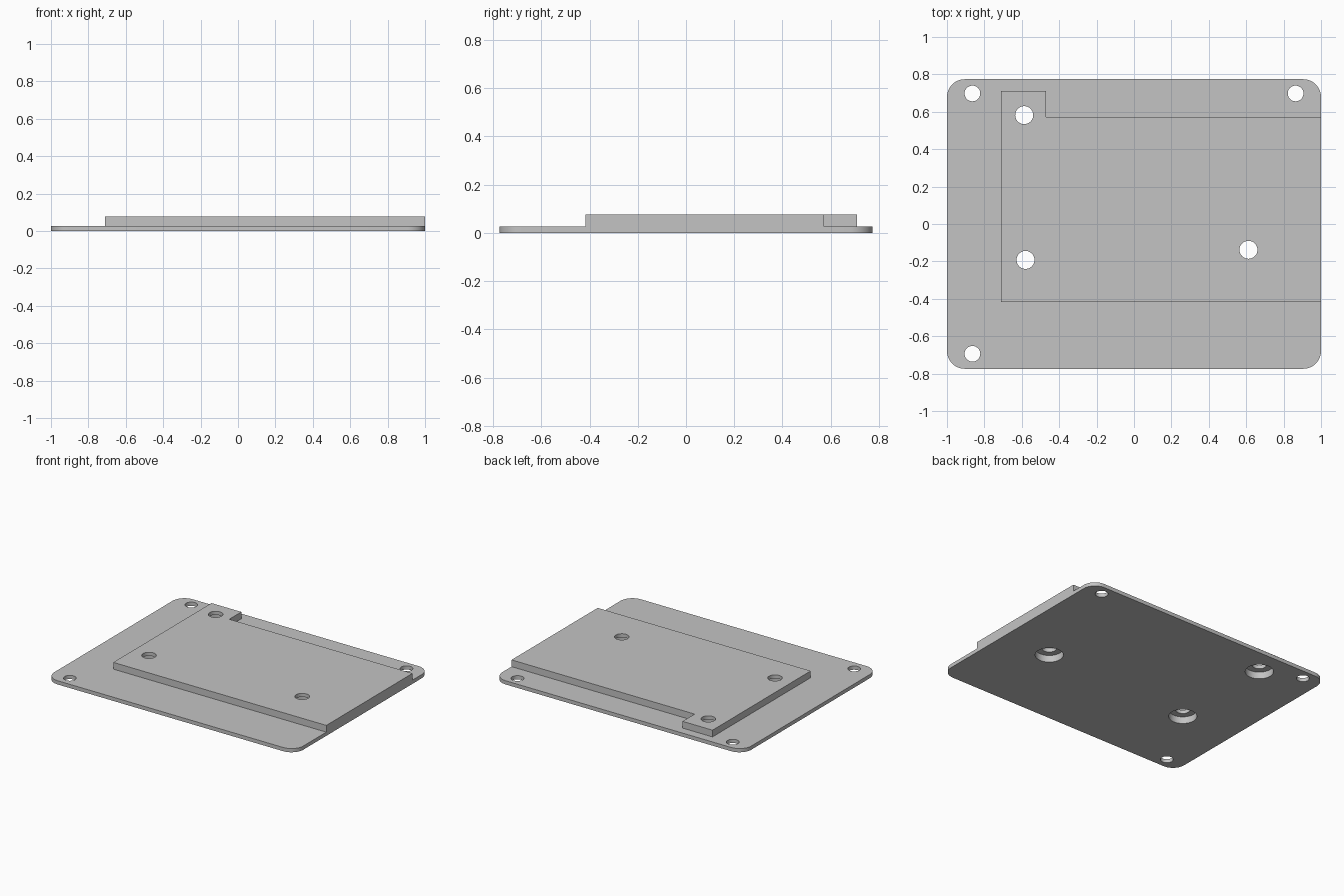
import bpy, bmesh
from math import radians, cos, sin, pi

if "Cube" in bpy.data.objects:
    bpy.data.objects.remove(bpy.data.objects["Cube"], do_unlink=True)

BASE_TOP, PAD_TOP, BORE_TOP = 0.027, 0.076, 0.05

grey = bpy.data.materials.new("plain grey")
grey.use_nodes = True
colour = (0.55, 0.55, 0.55, 1)
grey.diffuse_color = colour
grey.node_tree.nodes["Principled BSDF"].inputs["Base Color"].default_value = colour


def prism(name, outline, z0, z1):
    """Extrude a counter-clockwise outline from z0 to z1."""
    bm = bmesh.new()
    low = bm.faces.new([bm.verts.new((x, y, z0)) for x, y in outline])
    top = bmesh.ops.extrude_face_region(bm, geom=[low])["geom"]
    verts = [g for g in top if isinstance(g, bmesh.types.BMVert)]
    bmesh.ops.translate(bm, vec=(0, 0, z1 - z0), verts=verts)
    bmesh.ops.recalc_face_normals(bm, faces=bm.faces)
    mesh = bpy.data.meshes.new(name)
    bm.to_mesh(mesh)
    bm.free()
    mesh.materials.append(grey)
    obj = bpy.data.objects.new(name, mesh)
    bpy.context.collection.objects.link(obj)
    return obj


def circle(cx, cy, r, n=48):
    return [(cx + r * cos(2 * pi * i / n), cy + r * sin(2 * pi * i / n)) for i in range(n)]


def rounded_rectangle(hx, hy, r, steps=12):
    points = []
    for k, (sx, sy) in enumerate([(1, 1), (-1, 1), (-1, -1), (1, -1)]):
        for i in range(steps + 1):
            a = (k + i / steps) * pi / 2
            points.append((sx * (hx - r) + r * cos(a), sy * (hy - r) + r * sin(a)))
    return points


def combine(target, tool, operation):
    """Apply a boolean and drop the tool object."""
    tool.hide_render = True
    mod = target.modifiers.new("boolean", "BOOLEAN")
    mod.operation, mod.object, mod.solver = operation, tool, "EXACT"
    bpy.context.view_layer.objects.active = target
    bpy.ops.object.modifier_apply(modifier=mod.name)
    bpy.data.objects.remove(tool, do_unlink=True)


# Rounded base plate with the raised pad and its corner tab
plate = prism("mounting_plate", rounded_rectangle(1, 0.774, 0.095), 0, BASE_TOP)
pad_outline = [(-0.71, -0.416), (1, -0.416), (1, 0.572),
               (-0.47, 0.572), (-0.47, 0.71), (-0.71, 0.71)]
combine(plate, prism("raised_pad", pad_outline, BASE_TOP / 2, PAD_TOP), "UNION")

# Corner holes
for x, y in [(-0.864, 0.698), (0.864, 0.698), (-0.864, -0.694)]:
    combine(plate, prism("corner_drill", circle(x, y, 0.042), -0.1, 0.2), "DIFFERENCE")

# Pad holes, counterbored from below
for x, y in [(-0.587, 0.582), (-0.58, -0.192), (0.612, -0.138)]:
    combine(plate, prism("pad_drill", circle(x, y, 0.048), -0.1, 0.2), "DIFFERENCE")
    combine(plate, prism("counterbore", circle(x, y, 0.093), -0.1, BORE_TOP), "DIFFERENCE")

# Smooth the rounded walls, keep the edges sharp
bpy.ops.object.select_all(action="DESELECT")
plate.select_set(True)
bpy.context.view_layer.objects.active = plate
bpy.ops.object.shade_smooth_by_angle(angle=radians(30))
